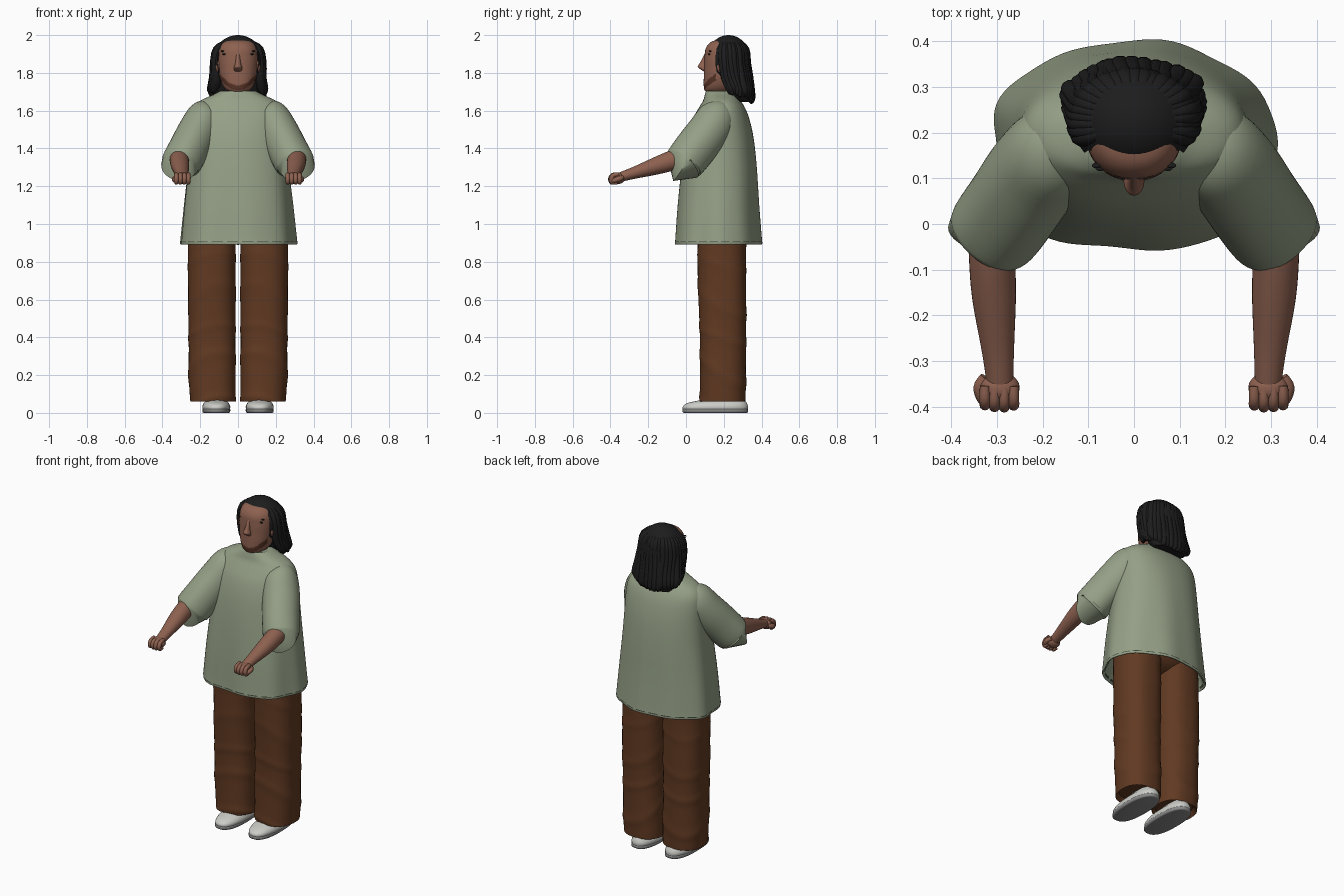
import bpy, bmesh, random
from math import sin, cos, pi, exp
from mathutils import Vector

random.seed(4)
cube = bpy.data.objects.get("Cube")
if cube:
    bpy.data.objects.remove(cube)
parts = []


def colour(name, r, g, b):
    m = bpy.data.materials.new(name)
    m.use_nodes = True
    m.diffuse_color = (r, g, b, 1)
    bsdf = m.node_tree.nodes["Principled BSDF"]
    bsdf.inputs["Base Color"].default_value = (r, g, b, 1)
    bsdf.inputs["Roughness"].default_value = 0.8
    return m


SKIN = colour("skin brown", 0.27, 0.12, 0.08)
SHIRT = colour("sage green", 0.30, 0.35, 0.24)
STITCH = colour("dark stitch green", 0.04, 0.05, 0.035)
PANTS = colour("trouser brown", 0.12, 0.042, 0.016)
HAIR = colour("hair black", 0.012, 0.012, 0.012)
BEARD = colour("beard brown", 0.10, 0.035, 0.02)
SHOE = colour("shoe white", 0.60, 0.60, 0.57)
SOLE = colour("sole grey", 0.25, 0.25, 0.25)


def finish(name, bm, mat, mirror=False):
    bmesh.ops.recalc_face_normals(bm, faces=bm.faces)
    me = bpy.data.meshes.new(name)
    bm.to_mesh(me)
    bm.free()
    me.materials.append(mat)
    ob = bpy.data.objects.new(name, me)
    bpy.context.collection.objects.link(ob)
    if mirror:
        ob.modifiers.new("mirror", 'MIRROR').use_mirror_merge = False
    parts.append(ob)
    return ob


def resample(rows, steps):
    """Smooth curve through rows of (x, y, z, radius, radius)."""
    rows = [Vector(r) for r in rows]
    ext = [rows[0]] + rows + [rows[-1]]
    out = []
    for i in range(len(rows) - 1):
        a, b, c, d = ext[i:i + 4]
        for k in range(steps):
            t = k / steps
            out.append(b + 0.5 * t * (c - a + t * (2 * a - 5 * b + 4 * c - d + t * (3 * (b - c) + d - a))))
    return out + [rows[-1]]


def sweep(name, rows, mat, level=True, segs=32, steps=4, power=2.0, ripple=None, mirror=False):
    """Loft rounded rings; level rings lie flat, others turn with the path."""
    rows = resample(rows, steps)
    bm = bmesh.new()
    rings = []
    for i, r in enumerate(rows):
        c = Vector(r[:3])
        u, v = Vector((1, 0, 0)), Vector((0, 1, 0))
        if not level:
            t = Vector(rows[min(i + 1, len(rows) - 1)][:3]) - Vector(rows[max(i - 1, 0)][:3])
            t.normalize()
            u = (u - t * t.x).normalized()
            v = t.cross(u)
        ring = []
        for k in range(segs):
            a = 2 * pi * k / segs
            ca, sa = cos(a), sin(a)
            f = (abs(ca) ** power + abs(sa) ** power) ** (-1 / power)
            f *= ripple(a, c.z) if ripple else 1
            ring.append(bm.verts.new(c + u * (r[3] * f * ca) + v * (r[4] * f * sa)))
        rings.append(ring)
    for lo, hi in zip(rings, rings[1:]):
        for k in range(segs):
            j = (k + 1) % segs
            bm.faces.new((lo[k], lo[j], hi[j], hi[k]))
    bm.faces.new(rings[0])
    bm.faces.new(rings[-1])
    return finish(name, bm, mat, mirror)


def ball(name, centre, size, mat, mirror=False, drop=None):
    bm = bmesh.new()
    bmesh.ops.create_uvsphere(bm, u_segments=40, v_segments=28, radius=1)
    for v in bm.verts:
        v.co = Vector(centre) + Vector([a * b for a, b in zip(v.co, size)])
    if drop:
        dead = [f for f in bm.faces if drop(f.calc_center_median())]
        bmesh.ops.delete(bm, geom=dead, context='FACES')
    return finish(name, bm, mat, mirror)


def paint(ob, mat, rule):
    ob.data.materials.append(mat)
    slot = len(ob.data.materials) - 1
    for p in ob.data.polygons:
        if rule(p.center, p.index):
            p.material_index = slot


# Shirt body with loose folds that deepen towards the hem
def shirt_folds(a, z):
    loose = max(0, min(1, (1.6 - z) / 0.7))
    return 1 + loose * (0.022 * sin(5 * a + 0.6) + 0.012 * sin(9 * a + 2))


shirt = sweep("shirt_body", [
    (0, .17, 1.02, .25, .17), (0, .17, .91, .29, .21), (0, .17, .892, .304, .225),
    (0, .17, .903, .307, .228), (0, .17, .925, .305, .226), (0, .17, 1.1, .288, .214),
    (0, .175, 1.3, .266, .198), (0, .18, 1.45, .255, .178), (0, .185, 1.55, .25, .152),
    (0, .19, 1.61, .237, .125), (0, .19, 1.652, .20, .10), (0, .185, 1.685, .13, .085),
    (0, .18, 1.705, .09, .072), (0, .18, 1.70, .07, .055)],
    SHIRT, segs=96, power=2.3, ripple=shirt_folds)
paint(shirt, STITCH, lambda c, i: .904 < c.z < .912 and i % 4 and Vector((c.x / .3, (c.y - .17) / .22)).length > .93)

# Sleeves, with the opening tucked inside
sweep("sleeve", [
    (.14, .19, 1.60, .07, .06), (.175, .165, 1.565, .095, .10), (.215, .115, 1.485, .105, .11),
    (.262, .045, 1.395, .105, .11), (.300, -.008, 1.325, .104, .106), (.302, -.010, 1.321, .097, .099),
    (.29, .01, 1.345, .085, .088)], SHIRT, level=False, segs=40, mirror=True,
    ripple=lambda a, z: 1 + 0.02 * sin(4 * a + 1) * max(0, 1.6 - z) * 3)

# Forearms
sweep("forearm", [
    (.295, .06, 1.385, .05, .05), (.307, .0, 1.355, .055, .058), (.310, -.07, 1.337, .051, .054),
    (.306, -.16, 1.307, .048, .046), (.298, -.27, 1.272, .036, .032), (.294, -.335, 1.252, .030, .026),
    (.294, -.36, 1.243, .03, .025)], SKIN, level=False, mirror=True)

# Fists with curled fingers and a thumb
ball("palm", (.294, -.358, 1.243), (.044, .034, .031), SKIN, True)
for k in range(4):
    x = .263 + k * .021
    y = .004 * abs(k - 1.4)
    sweep(f"finger_{k + 1}", [
        (x, -.36 + y, 1.263, .011, .011), (x, -.39 + y, 1.258, .012, .012), (x, -.402 + y, 1.238, .012, .012),
        (x, -.395 + y, 1.220, .011, .011), (x, -.37 + y, 1.217, .008, .008)], SKIN, level=False, segs=12, mirror=True)
sweep("thumb", [
    (.325, -.335, 1.245, .012, .012), (.337, -.357, 1.238, .014, .014),
    (.330, -.385, 1.228, .012, .012), (.318, -.395, 1.223, .006, .006)], SKIN, level=False, segs=12, mirror=True)


# Trousers with slanting wrinkles
def wrinkles(a, z):
    low = 0.5 + 0.5 * max(0, min(1, (.75 - z) / .4))
    ridge = exp(-3 * (1 - sin(z * 34 + 2.2 * sin(a + .5) + .8 * sin(z * 15))))
    return 0.985 + low * 0.035 * ridge + 0.008 * sin(3 * a + z * 9)


sweep("trouser_leg", [
    (.135, .19, .09, .10, .10), (.133, .195, .066, .117, .117), (.133, .195, .075, .122, .122),
    (.136, .195, .2, .125, .123), (.138, .195, .4, .125, .124), (.139, .193, .6, .127, .128),
    (.138, .19, .8, .128, .130), (.137, .19, 1.0, .127, .13)],
    PANTS, segs=48, steps=12, power=2.4, ripple=wrinkles, mirror=True)
ball("trouser_seat", (0, .19, 1.0), (.25, .14, .11), PANTS)

# Shoes: sole slab, low upper and ankle collar
sweep("shoe_sole", [(.115, .155, 0, .066, .165), (.115, .155, .004, .073, .173), (.115, .155, .018, .074, .174),
                    (.115, .155, .022, .07, .17)], SOLE, steps=2, power=2.5, segs=40, mirror=True)
sweep("shoe_upper", [(.115, .155, .018, .072, .172), (.115, .156, .035, .074, .172), (.115, .165, .052, .066, .157),
                     (.115, .19, .066, .052, .122), (.115, .215, .08, .042, .085)], SHOE, power=2.4, segs=40, mirror=True)

# Head, neck, ears and nose
head = sweep("head", [
    (0, .175, 1.695, .035, .055), (0, .175, 1.705, .058, .075), (0, .182, 1.73, .079, .088),
    (0, .19, 1.77, .094, .096), (0, .198, 1.82, .102, .102), (0, .205, 1.88, .106, .107),
    (0, .21, 1.93, .101, .105), (0, .215, 1.965, .075, .08), (0, .215, 1.98, .02, .02)],
    SKIN, segs=72, steps=8, power=2.25)
paint(head, BEARD, lambda c, i: c.y < .16 and abs(c.z - 1.722 - 6.5 * c.x ** 2) < .013)
sweep("neck", [(0, .20, 1.64, .062, .06), (0, .20, 1.70, .056, .055), (0, .20, 1.75, .056, .055)], SKIN)
ball("ear", (.106, .185, 1.835), (.014, .022, .034), SKIN, True)
sweep("nose", [
    (0, .104, 1.805, .012, .006), (0, .096, 1.817, .022, .016), (0, .088, 1.832, .021, .026),
    (0, .093, 1.85, .015, .021), (0, .10, 1.88, .011, .012), (0, .106, 1.905, .008, .006)], SKIN, segs=20)

# Small brow marks at the temples
for k, (x, z) in enumerate([(.082, 1.915), (.074, 1.899)]):
    ball(f"brow_mark_{k + 1}", (x, .128 - k * .006, z), (.010, .006, .004), HAIR, True)

# Hair: cap with an open face, inner curtain and hanging locks
ball("hair_cap", (0, .225, 1.865), (.134, .118, .135), HAIR,
     drop=lambda c: c.z < 1.70 or (c.y < .155 and c.z < 1.935))
sweep("hair_curtain", [
    (0, .305, 1.645, .105, .045), (0, .293, 1.68, .132, .062), (0, .272, 1.75, .13, .075),
    (0, .252, 1.84, .128, .085), (0, .24, 1.92, .10, .085), (0, .23, 1.97, .05, .05)], HAIR, segs=40)
LOCKS = 25
for k in range(LOCKS):
    a = -0.45 + (pi + 0.9) * k / (LOCKS - 1)
    ca, sa = cos(a), sin(a)
    back = max(0, sa)
    j = random.uniform(-.008, .008)
    tip = 1.69 - .045 * back + j
    w = .018 + abs(j)
    sweep(f"hair_lock_{k + 1}", [
        (.065 * ca, .225 + .06 * sa, 1.968, .008, .008),
        (.112 * ca, .228 + .09 * sa, 1.925, w, w * .8),
        (.128 * ca, .232 + .095 * sa, 1.85, w, w * .8),
        (.134 * ca + j, .245 + .095 * sa, 1.77, w, w * .8),
        (.143 * ca + j, .265 + .085 * sa, tip + .03, w, w * .8),
        (.140 * ca - j, .268 + .078 * sa, tip, .006, .006)], HAIR, level=False, segs=10, steps=3)

# Smooth shading that keeps hard edges
bpy.ops.object.select_all(action='DESELECT')
for ob in parts:
    ob.select_set(True)
bpy.context.view_layer.objects.active = parts[0]
bpy.ops.object.shade_smooth_by_angle(angle=0.8)
